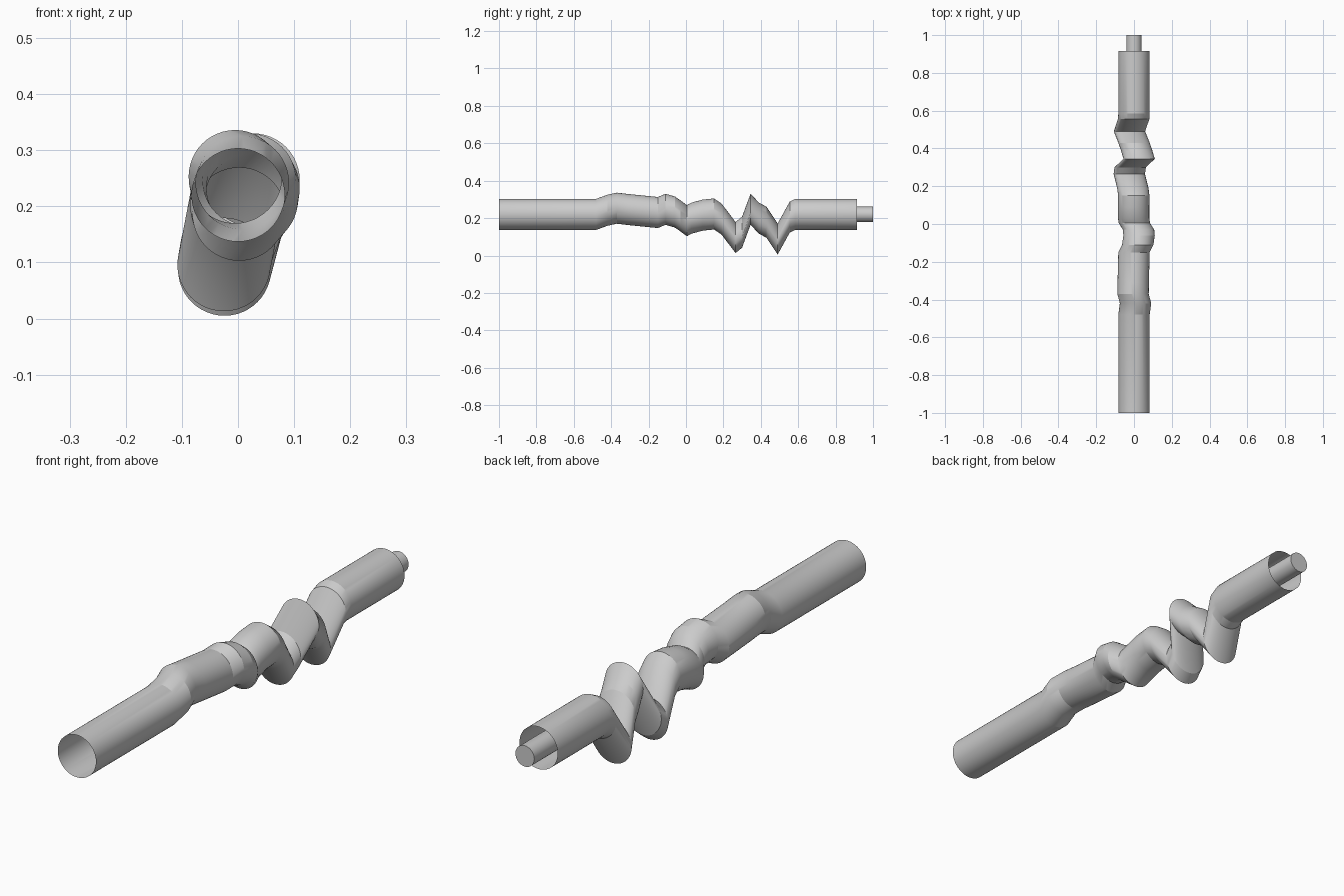
import bpy, bmesh, math

if "Cube" in bpy.data.objects:
    bpy.data.objects.remove(bpy.data.objects["Cube"])

R, N = 0.083, 48

def sweep(name, stations, radius, caps=False):
    """Skin upright rings (circles in the xz plane) centred at (y, x, z)."""
    bm = bmesh.new()
    rings = []
    for y, x, z in stations:
        rings.append([bm.verts.new((x + radius * math.cos(2 * math.pi * i / N), y,
                                    z + radius * math.sin(2 * math.pi * i / N))) for i in range(N)])
    for a, b in zip(rings, rings[1:]):
        for i in range(N):
            j = (i + 1) % N
            bm.faces.new((a[i], b[i], b[j], a[j]))
    if caps:
        bm.faces.new(rings[0])
        bm.faces.new(rings[-1])
    bmesh.ops.recalc_face_normals(bm, faces=bm.faces)
    me = bpy.data.meshes.new(name)
    bm.to_mesh(me)
    bm.free()
    ob = bpy.data.objects.new(name, me)
    bpy.context.collection.objects.link(ob)
    bpy.ops.object.select_all(action='DESELECT')
    ob.select_set(True)
    bpy.context.view_layer.objects.active = ob
    bpy.ops.object.shade_smooth_by_angle(angle=math.radians(20))
    return ob

# Open-ended crumpled sleeve: y, x offset, z of each ring
path = [
    (-1.00, 0.000, 0.220), (-0.48, 0.000, 0.220), (-0.42, 0.008, 0.242),
    (-0.37, -0.005, 0.253), (-0.31, -0.004, 0.246), (-0.15, 0.000, 0.230),
    (-0.11, 0.020, 0.247), (-0.06, 0.027, 0.233), (-0.03, 0.024, 0.212),
    (0.005, 0.002, 0.186), (0.03, -0.002, 0.200), (0.09, -0.002, 0.216),
    (0.15, -0.001, 0.222), (0.19, -0.006, 0.195), (0.265, -0.025, 0.096),
    (0.30, -0.020, 0.125), (0.345, 0.027, 0.247), (0.39, 0.014, 0.200),
    (0.43, 0.000, 0.178), (0.49, -0.024, 0.088), (0.555, -0.002, 0.206),
    (0.585, 0.000, 0.220), (0.915, 0.000, 0.220),
]
sweep("sleeve", path, R)

# Solid core sticking out of the back end
sweep("core_rod", [(0.70, 0, 0.220), (1.00, 0, 0.220)], 0.041, caps=True)
